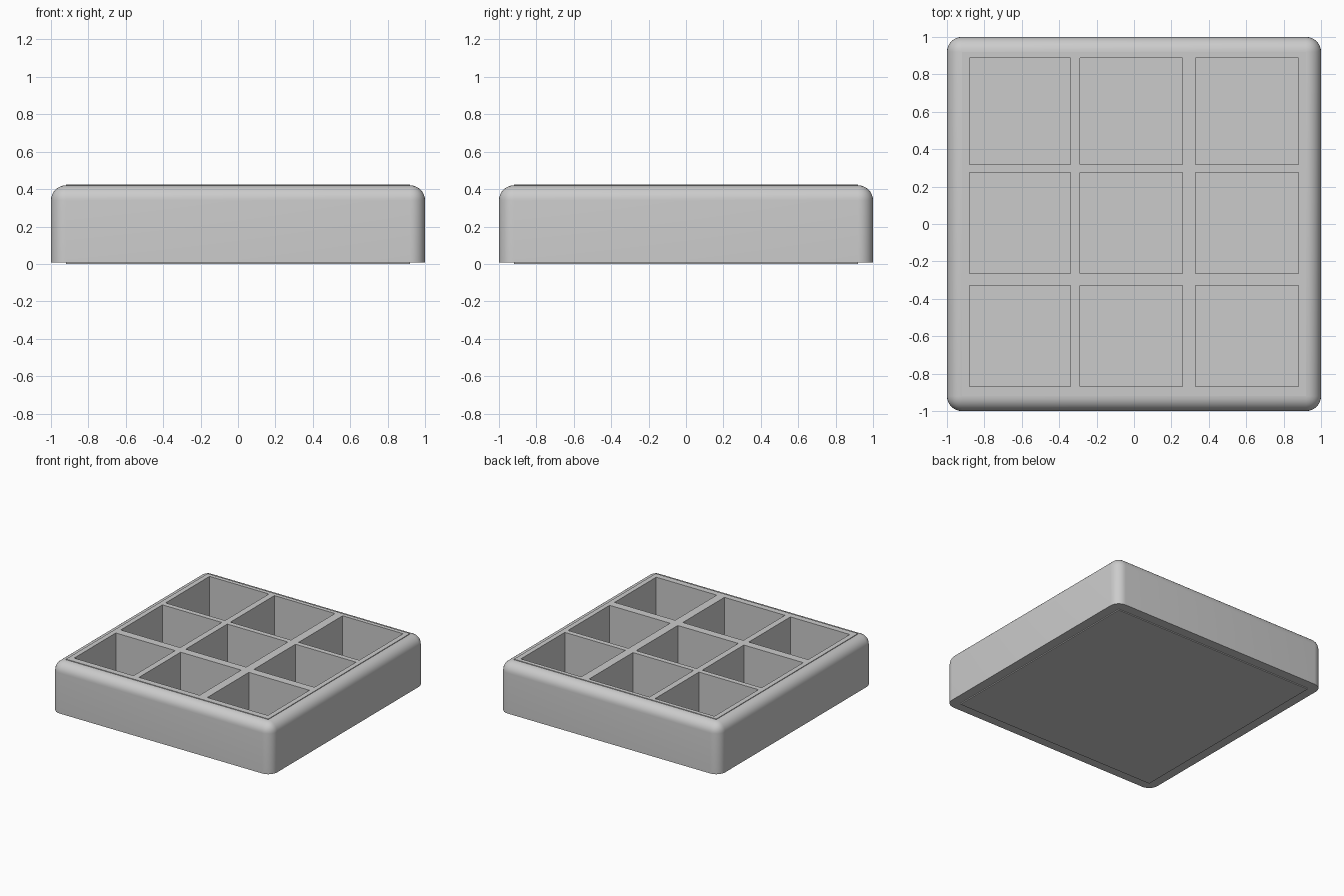
import bpy, bmesh, math

if "Cube" in bpy.data.objects:
    bpy.data.objects.remove(bpy.data.objects["Cube"])

W, R = 1.0, 0.08          # half width, corner radius
IN = W - R                # half width of the insert
FRAME_Z = (0.008, 0.42)
INSERT_Z = (0.0, 0.425)
FLOOR_Z = 0.04


def finish(name, bm, smooth):
    bmesh.ops.recalc_face_normals(bm, faces=bm.faces[:])
    me = bpy.data.meshes.new(name)
    bm.to_mesh(me)
    bm.free()
    ob = bpy.data.objects.new(name, me)
    bpy.context.collection.objects.link(ob)
    if smooth:
        bpy.ops.object.select_all(action='DESELECT')
        ob.select_set(True)
        bpy.context.view_layer.objects.active = ob
        bpy.ops.object.shade_smooth_by_angle(angle=math.radians(35))
    return ob


# Outer tray: box rounded on the upright and top edges, open on top
bm = bmesh.new()
bmesh.ops.create_cube(bm, size=2)
for v in bm.verts:
    v.co.z = FRAME_Z[1] if v.co.z > 0 else FRAME_Z[0]
edges = [e for e in bm.edges if max(v.co.z for v in e.verts) > 0.2]
bmesh.ops.bevel(bm, geom=edges, offset=R, offset_type='OFFSET',
                segments=8, profile=0.5, affect='EDGES')
top = [f for f in bm.faces if min(v.co.z for v in f.verts) > FRAME_Z[1] - 1e-4]
bmesh.ops.delete(bm, geom=top, context='FACES')
finish("outer_tray", bm, True)

# Divider insert: flat lattice with nine sunk compartments
xs = [-IN, -0.88, -0.34, -0.29, 0.26, 0.33, 0.88, IN]
ys = [-IN, -0.87, -0.33, -0.265, 0.275, 0.317, 0.887, IN]
bm = bmesh.new()
grid = [[bm.verts.new((x, y, INSERT_Z[1])) for y in ys] for x in xs]
cells = []
for i in range(7):
    for j in range(7):
        f = bm.faces.new((grid[i][j], grid[i + 1][j],
                          grid[i + 1][j + 1], grid[i][j + 1]))
        if i % 2 and j % 2:
            cells.append(f)
rim = [e for e in bm.edges if e.is_boundary]

# Outer sides and base of the insert
ext = bmesh.ops.extrude_edge_only(bm, edges=rim)["geom"]
for v in (g for g in ext if isinstance(g, bmesh.types.BMVert)):
    v.co.z = INSERT_Z[0]
bmesh.ops.contextual_create(
    bm, geom=[e for e in ext if isinstance(e, bmesh.types.BMEdge)
              and all(v.co.z < 0.001 for v in e.verts)])

# Compartment walls and floors
for f in cells:
    loop = list(f.verts)
    low = [bm.verts.new((v.co.x, v.co.y, FLOOR_Z)) for v in loop]
    bm.faces.remove(f)
    bm.faces.new(low)
    for k in range(4):
        n = (k + 1) % 4
        bm.faces.new((loop[k], loop[n], low[n], low[k]))
finish("divider_insert", bm, False)
